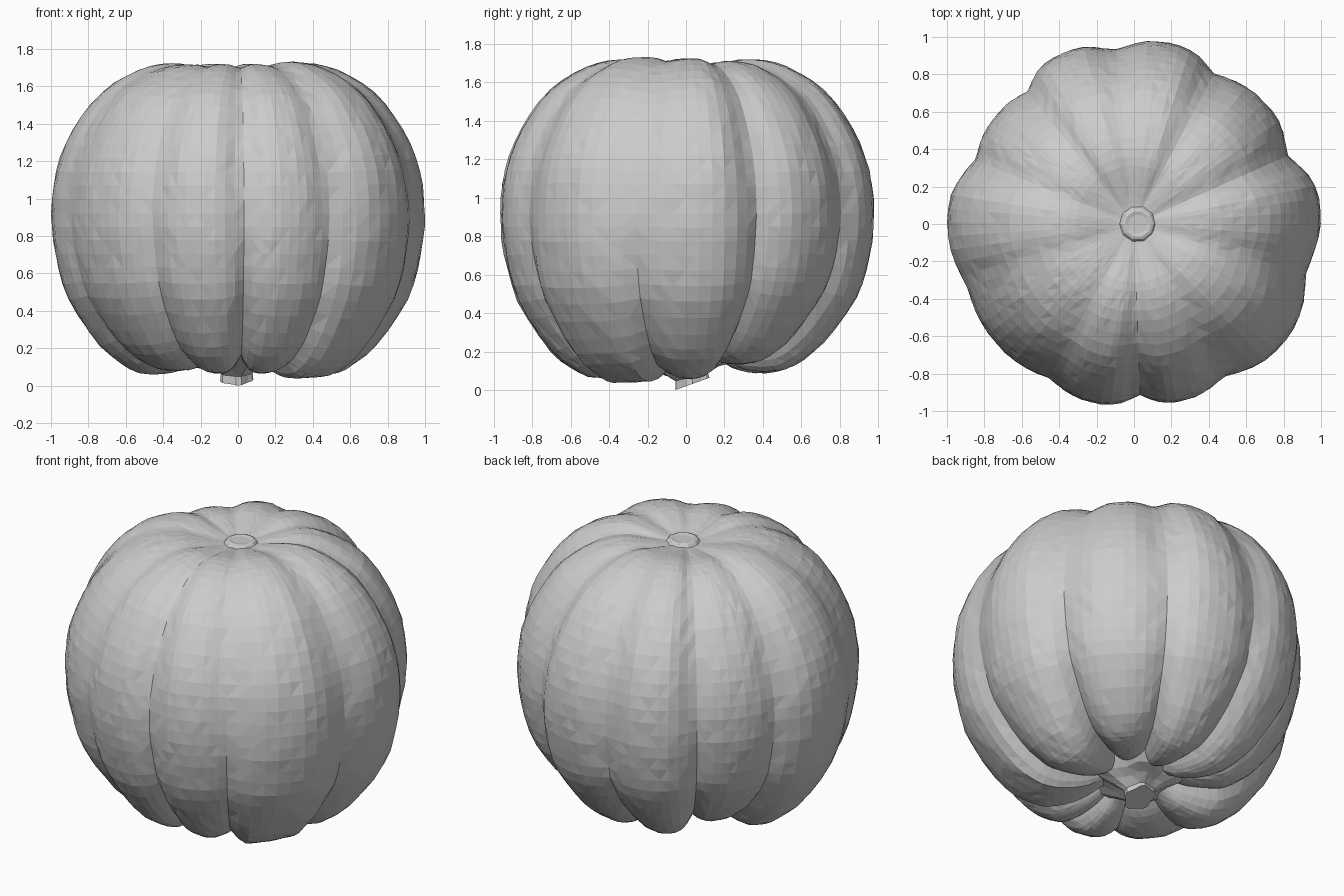
import bpy, bmesh, math, random
from mathutils import Vector

if "Cube" in bpy.data.objects:
    bpy.data.objects.remove(bpy.data.objects["Cube"])

random.seed(4)

# Groove angle, groove radius, and peak radius of the lobe that follows it
LOBES = [(-16, .955, .998), (24, .90, .955), (62, .91, .985), (96, .94, .99),
         (129, .91, .94), (158, .915, .997), (201, .955, .975), (241, .94, .98),
         (272, .915, .98), (301, .95, 1.02)]
# Side profile (radius, height, groove strength), from stem pit to crown
PROFILE = [(0, .19, 0), (.10, .185, .2), (.19, .14, .7), (.30, .08, 1.2), (.45, .055, 1.5),
           (.58, .085, 1.5), (.74, .21, 1.4), (.91, .46, 1.2), (.98, .70, 1.1),
           (1.0, .92, 1), (.975, 1.15, 1), (.885, 1.37, .9), (.73, 1.57, .7),
           (.53, 1.69, .5), (.36, 1.725, .33), (.22, 1.705, .2), (.11, 1.68, .05), (0, 1.67, 0)]
STEPS, COLS = 3, 10


def spline(pts, steps):
    """Catmull-Rom samples through the points."""
    p = [Vector(q) for q in pts]
    p = [2 * p[0] - p[1]] + p + [2 * p[-1] - p[-2]]
    out = []
    for i in range(1, len(p) - 2):
        a, b, c, d = p[i - 1:i + 3]
        for k in range(steps):
            t = k / steps
            out.append(.5 * (2 * b + (c - a) * t + (2 * a - 5 * b + 4 * c - d) * t * t
                             + (3 * b - a - 3 * c + d) * t ** 3))
    return out + [p[-2]]


def loft(name, rings):
    """Join closed rings of points into flat triangles, capping both ends."""
    bm = bmesh.new()
    rows = [[bm.verts.new(c) for c in ring] for ring in rings]
    n = len(rows[0])
    for lo, hi in zip(rows, rows[1:]):
        for j in range(n):
            k = (j + 1) % n
            bm.faces.new((lo[j], lo[k], hi[k], hi[j]))
    for row in (rows[0], rows[-1]):
        mid = bm.verts.new(sum((v.co for v in row), Vector()) / n)
        for j in range(n):
            bm.faces.new((row[j], row[(j + 1) % n], mid))
    bmesh.ops.recalc_face_normals(bm, faces=bm.faces)
    bmesh.ops.triangulate(bm, faces=bm.faces, quad_method='SHORT_EDGE')
    mesh = bpy.data.meshes.new(name)
    bm.to_mesh(mesh)
    bm.free()
    obj = bpy.data.objects.new(name, mesh)
    bpy.context.collection.objects.link(obj)
    return obj


# Outline around the body: (angle, sharp-groove inset, rounded-groove inset)
outline = []
for i, (ang, groove, peak) in enumerate(LOBES):
    ang2, groove2, _ = LOBES[(i + 1) % len(LOBES)]
    if ang2 < ang:
        ang2 += 360
    for j in range(COLS):
        u = j / COLS
        base = groove + (groove2 - groove) * u
        sharp = 1 - abs(2 * u - 1) ** 2.6
        soft = 1 - math.cos(math.pi * u) ** 4
        outline.append((math.radians(ang + (ang2 - ang) * u),
                        1 - base - (peak - base) * sharp, 1 - base - (peak - base) * soft))

# Ribbed pumpkin body: grooves crisp near the stem, soft towards the crown
curve = spline(PROFILE, STEPS)
rings = []
for i in range(1, len(curve) - 1):
    r, z, strength = curve[i]
    tan = curve[i + 1] - curve[i - 1]
    normal = Vector((tan.y, -tan.x)).normalized()
    w = min(1, max(0, (z - .6) / .6))
    ring = []
    for a, sharp, soft in outline:
        inset = sharp * (1 - w) + soft * w
        if inset < 0:
            inset *= min(1, max(0, z - .1) / .5)
        d = inset * strength + random.uniform(-.003, .003) * min(1, r * 1.5)
        rr = max(r - normal.x * d, .01)
        y = rr * math.sin(a)
        tilt = .05 * y * max(0, 1 - z / .6)
        ring.append((rr * math.cos(a), y, z - normal.y * d + tilt))
    rings.append(ring)
loft("pumpkin_body", rings)

# Stem underneath: flared, ridged foot narrowing to a slanted cut end
stem = []
for r, z, flute, cx, cy, slant in [(.27, .20, .15, 0, .01, 0), (.21, .145, .18, 0, .01, 0),
                                   (.14, .11, .15, -.005, .02, .1),
                                   (.082, .07, .08, -.01, .03, .25),
                                   (.085, .034, .1, -.01, .035, .36)]:
    ring = []
    for j in range(20):
        a = math.tau * j / 20
        rr = r * (1 + flute * math.cos(5 * a + .6))
        y = rr * math.sin(a)
        ring.append((cx + rr * math.cos(a), cy + y, max(0, z + slant * y)))
    stem.append(ring)
loft("stem", stem)

# Small blossom scar in the crown dimple
scar = [[(.02 + r * math.cos(math.tau * j / 10), r * math.sin(math.tau * j / 10), z)
         for j in range(10)]
        for r, z in [(.11, 1.66), (.085, 1.69), (.07, 1.695), (.05, 1.69)]]
loft("blossom_scar", scar)
